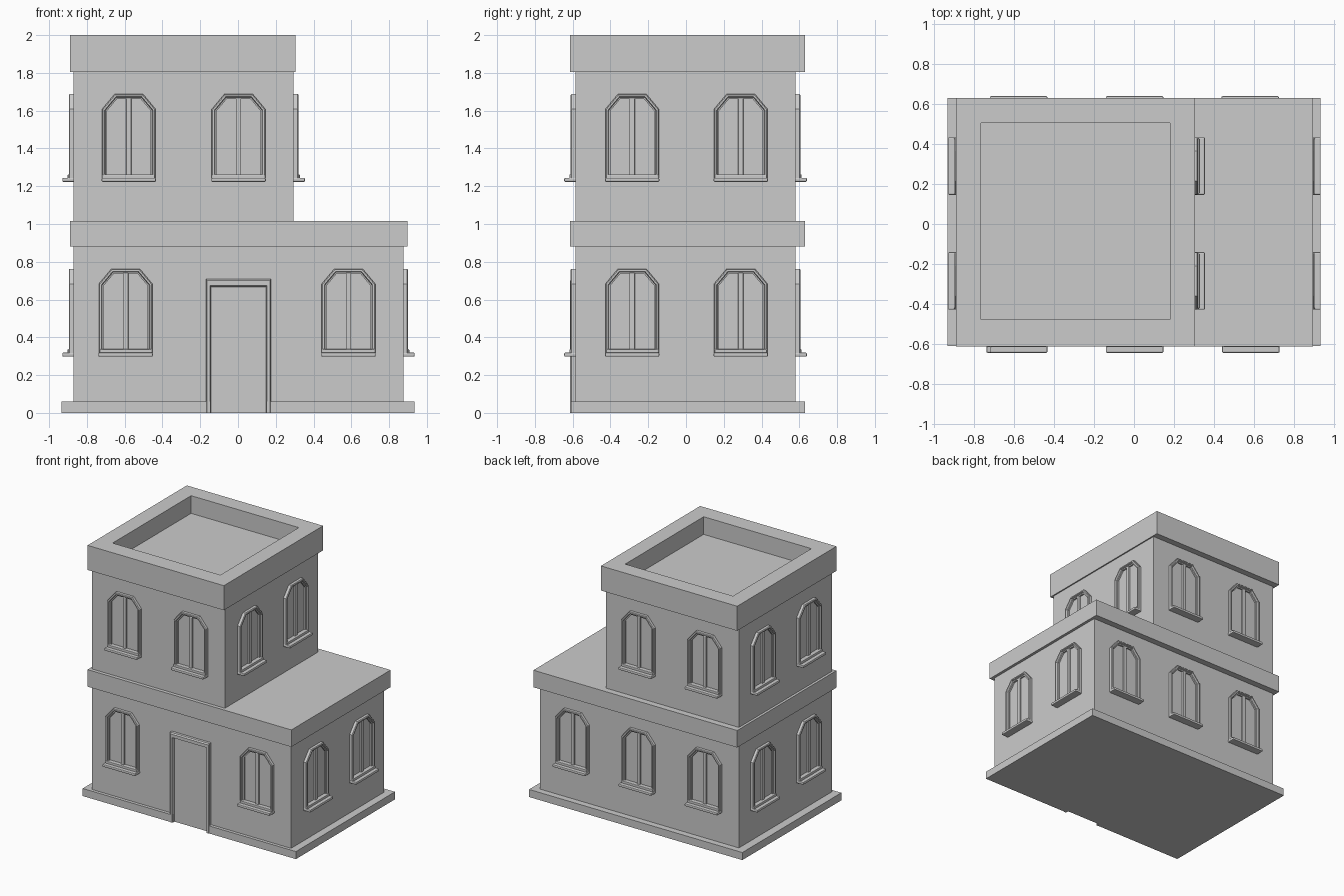
import bpy, bmesh
from math import radians
from mathutils import Matrix

if "Cube" in bpy.data.objects:
    bpy.data.objects.remove(bpy.data.objects["Cube"])


def add_mesh(name, verts, faces):
    me = bpy.data.meshes.new(name)
    me.from_pydata(verts, [], faces)
    bm = bmesh.new()
    bm.from_mesh(me)
    bmesh.ops.recalc_face_normals(bm, faces=bm.faces)
    bm.to_mesh(me)
    bm.free()
    ob = bpy.data.objects.new(name, me)
    bpy.context.collection.objects.link(ob)
    return ob


def loft(name, rings, cap_start=False, cap_end=False, closed=False):
    n, m = len(rings[0]), len(rings)
    verts = [p for r in rings for p in r]
    faces = []
    for k in range(m if closed else m - 1):
        a, b = k * n, ((k + 1) % m) * n
        faces += [(a + i, a + (i + 1) % n, b + (i + 1) % n, b + i) for i in range(n)]
    if cap_start:
        faces.append(tuple(range(n)))
    if cap_end:
        faces.append(tuple(range((m - 1) * n, m * n)))
    return add_mesh(name, verts, faces)


def rect(x0, x1, y0, y1, z):
    return [(x0, y0, z), (x1, y0, z), (x1, y1, z), (x0, y1, z)]


def box(name, x0, x1, y0, y1, z0, z1, bevel=0):
    ob = loft(name, [rect(x0, x1, y0, y1, z0), rect(x0, x1, y0, y1, z1)], True, True)
    if bevel:
        mod = ob.modifiers.new("bevel", 'BEVEL')
        mod.width, mod.segments = bevel, 2
    return ob


def extrude(name, outline, z0, z1):
    return loft(name, [[(x, y, z) for x, y in outline] for z in (z0, z1)], True, True)


# Plinth, notched at the doorway
extrude("plinth", [(-.935, -.61), (-.145, -.61), (-.145, -.57), (.15, -.57), (.15, -.61),
                   (.935, -.61), (.935, .63), (-.935, .63)], 0, .06)

# Two storeys and the lower cornice slab
box("lower_walls", -.87, .875, -.585, .58, .03, .9)
box("lower_cornice", -.89, .897, -.613, .63, .88, 1.015)
box("upper_walls", -.87, .295, -.585, .58, 1.0, 1.82)

# Upper cornice with sunken roof
out, inn = (-.89, .305, -.613, .63), (-.765, .18, -.478, .505)
loft("roof_parapet", [rect(*out, 1.805), rect(*out, 2.0), rect(*inn, 2.0), rect(*inn, 1.86)], True, True)


# Door frame: an inverted U profile swept forward, and the door panel
def u_path(d, y):
    return [(-.17 + d, y, 0), (-.17 + d, y, .71 - d * 1.6), (.175 - d, y, .71 - d * 1.6), (.175 - d, y, 0)]


rings = [u_path(0, -.58), u_path(0, -.606), u_path(.006, -.613), u_path(.022, -.613), u_path(.028, -.58)]
verts = [p for r in rings for p in r]
faces = [(a * 4 + i, a * 4 + i + 1, (a + 1) % 5 * 4 + i + 1, (a + 1) % 5 * 4 + i)
         for a in range(5) for i in range(3)]
faces += [(0, 4, 8, 12, 16), (3, 7, 11, 15, 19)]
add_mesh("door_frame", verts, faces)
box("door_panel", -.145, .15, -.588, -.57, 0, .67)


# Window template: origin at bottom centre on the wall, facing -y
def arch(d, y):
    half = [(.142 - d, d), (.142 - d, .38 - .354 * d), (.075 - .477 * d, .46 - d)]
    return [(x, y, z) for x, z in half] + [(-x, y, z) for x, z in reversed(half)]


frame = loft("window_frame", [arch(0, .005), arch(0, -.021), arch(.005, -.026), arch(.014, -.026),
                              arch(.018, -.014), arch(.026, -.012), arch(.026, .005)], closed=True)
mullion = box("window_mullion", -.014, .014, -.014, .005, .03, .44, .004)
sill = box("window_sill", -.144, .144, -.06, .005, -.005, .016, .006)
sill_block = box("window_sill_block", -.138, .138, -.032, .005, .01, .034, .004)
template = [frame, mullion, sill, sill_block]

# Window positions: x, y, z, rotation about z
LO, UP = .303, 1.228
places = [(-.595, -.585, LO, 0), (.585, -.585, LO, 0), (-.578, -.585, UP, 0), (.003, -.585, UP, 0)]
places += [(x, .58, LO, 180) for x in (-.578, .003, .582)]
places += [(x, .58, UP, 180) for x in (-.578, .003)]
for y in (-.285, .29):
    places += [(-.87, y, LO, -90), (-.87, y, UP, -90), (.875, y, LO, 90), (.295, y, UP, 90)]

for i, (x, y, z, a) in enumerate(places):
    mat = Matrix.Translation((x, y, z)) @ Matrix.Rotation(radians(a), 4, 'Z')
    for part in template:
        ob = part
        if i < len(places) - 1:
            ob = part.copy()
            bpy.context.collection.objects.link(ob)
        ob.matrix_world = mat
